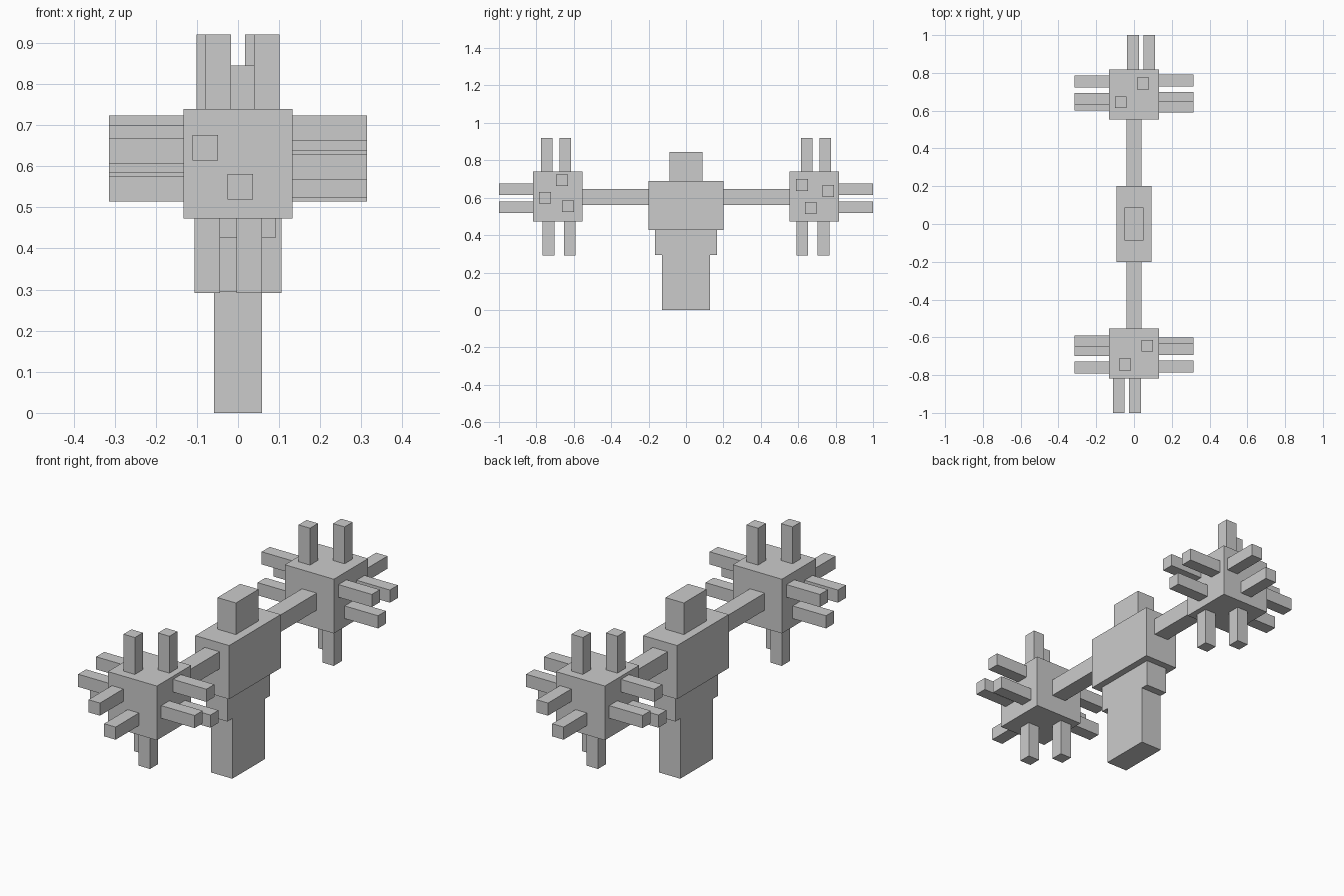
import bpy
from mathutils import Vector

if "Cube" in bpy.data.objects:
    bpy.data.objects.remove(bpy.data.objects["Cube"])


def box(name, lo, hi):
    """Axis-aligned box between two corners."""
    lo, hi = Vector(lo), Vector(hi)
    bpy.ops.mesh.primitive_cube_add(size=1, location=(lo + hi) / 2)
    ob = bpy.context.object
    ob.name = name
    ob.scale = hi - lo
    bpy.ops.object.transform_apply(location=False, rotation=False, scale=True)
    return ob


# Body, stacked from the floor up
box("legs", (-0.058, -0.127, 0), (0.058, 0.127, 0.295))
box("hips", (-0.058, -0.165, 0.295), (0.058, 0.165, 0.427))
box("torso", (-0.092, -0.2, 0.427), (0.092, 0.2, 0.69))
box("head", (-0.05, -0.088, 0.69), (0.05, 0.088, 0.845))

HALF = 0.133            # half the pompom core
TIP = 0.314             # spike tip distance from the core centre
R = 0.031               # half the spike thickness
CENTRE = Vector((0, -0.686, 0.606))

# Spikes of the front pompom: axis, direction, position on the other two axes
SPIKES = [
    (0, 1, (-0.754, 0.599)), (0, 1, (-0.663, 0.693)), (0, 1, (-0.631, 0.554)),
    (0, -1, (-0.62, 0.668)), (0, -1, (-0.76, 0.636)), (0, -1, (-0.668, 0.545)),
    (1, -1, (-0.08, 0.645)), (1, -1, (0.005, 0.55)),
    (2, 1, (0.07, -0.645)), (2, 1, (-0.048, -0.744)),
    (2, -1, (-0.075, -0.622)), (2, -1, (0.0275, -0.735)),
]


def turned_box(name, lo, hi, turn):
    """Box, optionally turned half way round the vertical axis."""
    if turn:
        lo, hi = (-hi[0], -hi[1], lo[2]), (-lo[0], -lo[1], hi[2])
    return box(name, lo, hi)


# Arms and pompoms; the back side is the front side turned by 180 degrees
for side, turn in (("front", False), ("back", True)):
    turned_box(side + "_arm", (-0.04, -0.553, 0.562), (0.04, -0.2, 0.646), turn)
    half = Vector((HALF,) * 3)
    turned_box(side + "_pompom_core", CENTRE - half, CENTRE + half, turn)
    for i, (axis, sign, pos) in enumerate(SPIKES):
        lo, hi = [0] * 3, [0] * 3
        for k, p in zip([a for a in range(3) if a != axis], pos):
            lo[k], hi[k] = p - R, p + R
        ends = [CENTRE[axis] + sign * d for d in (HALF - 0.01, TIP)]
        lo[axis], hi[axis] = min(ends), max(ends)
        turned_box(f"{side}_pompom_spike_{i + 1}", lo, hi, turn)
